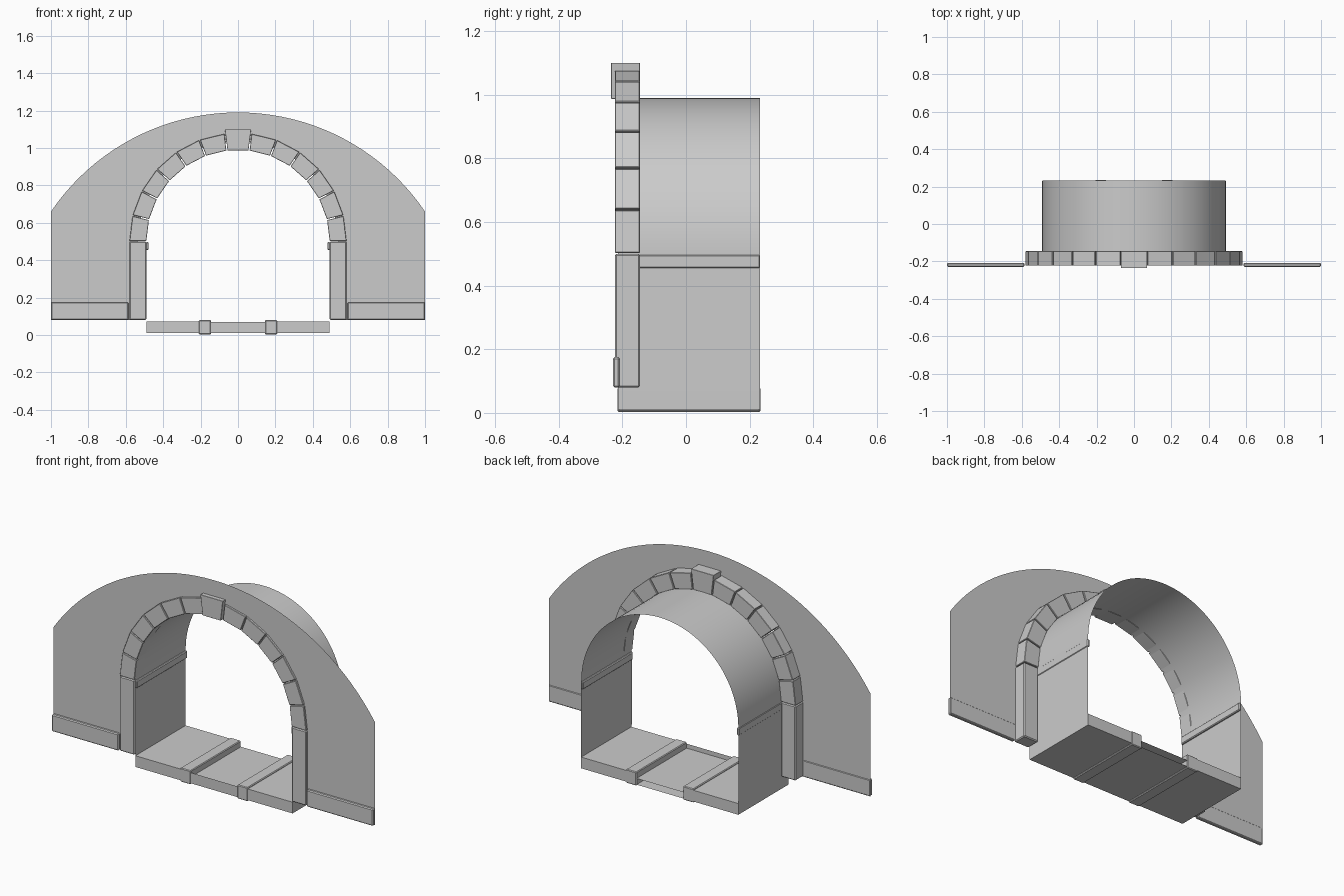
import bpy, bmesh, math
from math import sin, cos, pi, sqrt

if "Cube" in bpy.data.objects:
    bpy.data.objects.remove(bpy.data.objects["Cube"])

R_IN, R_OUT, SPRING = 0.49, 0.58, 0.5
FRONT, BACK = -0.213, 0.233


def make(name, verts, faces, bevel=0.0, smooth=False):
    me = bpy.data.meshes.new(name)
    me.from_pydata(verts, [], faces)
    ob = bpy.data.objects.new(name, me)
    bpy.context.collection.objects.link(ob)
    if bevel:
        m = ob.modifiers.new("Bevel", 'BEVEL')
        m.width = bevel
        m.segments = 1
    if smooth:
        bpy.ops.object.select_all(action='DESELECT')
        bpy.context.view_layer.objects.active = ob
        ob.select_set(True)
        bpy.ops.object.shade_smooth_by_angle(angle=math.radians(30))
    return ob


def prism(name, pts, y0, y1, bevel=0.0):
    """Extrude a counter-clockwise x-z outline from y0 to y1."""
    n = len(pts)
    verts = [(x, y0, z) for x, z in pts] + [(x, y1, z) for x, z in pts]
    faces = [list(range(n)), list(range(2 * n - 1, n - 1, -1))]
    faces += [(i, i + n, (i + 1) % n + n, (i + 1) % n) for i in range(n)]
    return make(name, verts, faces, bevel)


def box(name, x0, x1, y0, y1, z0, z1, bevel=0.0):
    x0, x1 = min(x0, x1), max(x0, x1)
    return prism(name, [(x0, z0), (x1, z0), (x1, z1), (x0, z1)], y0, y1, bevel)


# Thin facade sheet with a round top and an arched opening
R_TOP = (1 + 0.53 ** 2) / (2 * 0.53)
ZC = 1.19 - R_TOP
hole = 0.535
half = math.asin(1 / R_TOP)
outline = [(1, 0.08)]
for i in range(41):
    a = half - 2 * half * i / 40
    outline.append((R_TOP * sin(a), ZC + R_TOP * cos(a)))
outline += [(-1, 0.08), (-hole, 0.08)]
for i in range(33):
    a = pi - pi * i / 32
    outline.append((hole * cos(a), SPRING + hole * sin(a)))
outline.append((hole, 0.08))
wall = make("facade_wall", [(x, -0.211, z) for x, z in outline], [list(range(len(outline)))])
bm = bmesh.new()
bm.from_mesh(wall.data)
bmesh.ops.triangulate(bm, faces=bm.faces[:])
bm.to_mesh(wall.data)
bm.free()

# Tunnel lining: straight walls and a barrel vault, open at both ends
path = [(R_IN - 0.001, 0.01)]
path += [((R_IN - 0.001) * cos(pi * i / 48), SPRING + (R_IN - 0.001) * sin(pi * i / 48))
         for i in range(49)]
path.append((-R_IN + 0.001, 0.01))
n = len(path)
make("tunnel_lining",
     [(x, FRONT, z) for x, z in path] + [(x, BACK, z) for x, z in path],
     [(i, i + 1, i + 1 + n, i + n) for i in range(n - 1)], smooth=True)

# Arch stones, six each side of the keystone
step = pi / 13
for k in range(13):
    if k == 6:
        continue
    pts = []
    for r, a in ((R_IN, k * step), (R_OUT, k * step),
                 (R_OUT, (k + 1) * step), (R_IN, (k + 1) * step)):
        g = 0.003 / r
        a += g if a < (k + 0.5) * step else -g
        pts.append((r * cos(a), SPRING + r * sin(a)))
    prism(f"arch_stone_{k}", pts, -0.223, -0.145, 0.002)

# Keystone
prism("keystone", [(-0.056, 0.987), (0.056, 0.987), (0.07, 1.1), (-0.07, 1.1)],
      -0.235, -0.145, 0.001)

# Mirrored parts
for s, side in ((-1, "left"), (1, "right")):
    box(f"{side}_pillar", s * R_IN, s * R_OUT, -0.223, -0.145, 0.08, 0.5, 0.005)
    box(f"{side}_base_board", s * 0.585, s, -0.229, -0.208, 0.08, 0.175, 0.005)
    box(f"{side}_string_course", s * 0.478, s * 0.492, FRONT, BACK, 0.455, 0.497, 0.004)
    box(f"{side}_walkway", s * 0.2, s * 0.489, FRONT, BACK, 0.01, 0.073)
    box(f"{side}_kerb", s * 0.145, s * 0.21, FRONT - 0.002, BACK + 0.001, 0.003, 0.08, 0.004)

# Sunken channel between the kerbs, with a front lip
make("channel_bed", [(-0.15, FRONT, 0.045), (0.15, FRONT, 0.045),
                     (0.15, BACK, 0.045), (-0.15, BACK, 0.045)], [(0, 1, 2, 3)])
make("channel_base", [(-0.15, FRONT, 0.01), (0.15, FRONT, 0.01),
                      (0.15, BACK, 0.01), (-0.15, BACK, 0.01)], [(3, 2, 1, 0)])
make("channel_lip", [(-0.15, FRONT, 0.01), (0.15, FRONT, 0.01),
                     (0.15, FRONT, 0.07), (-0.15, FRONT, 0.07)], [(0, 1, 2, 3)])
